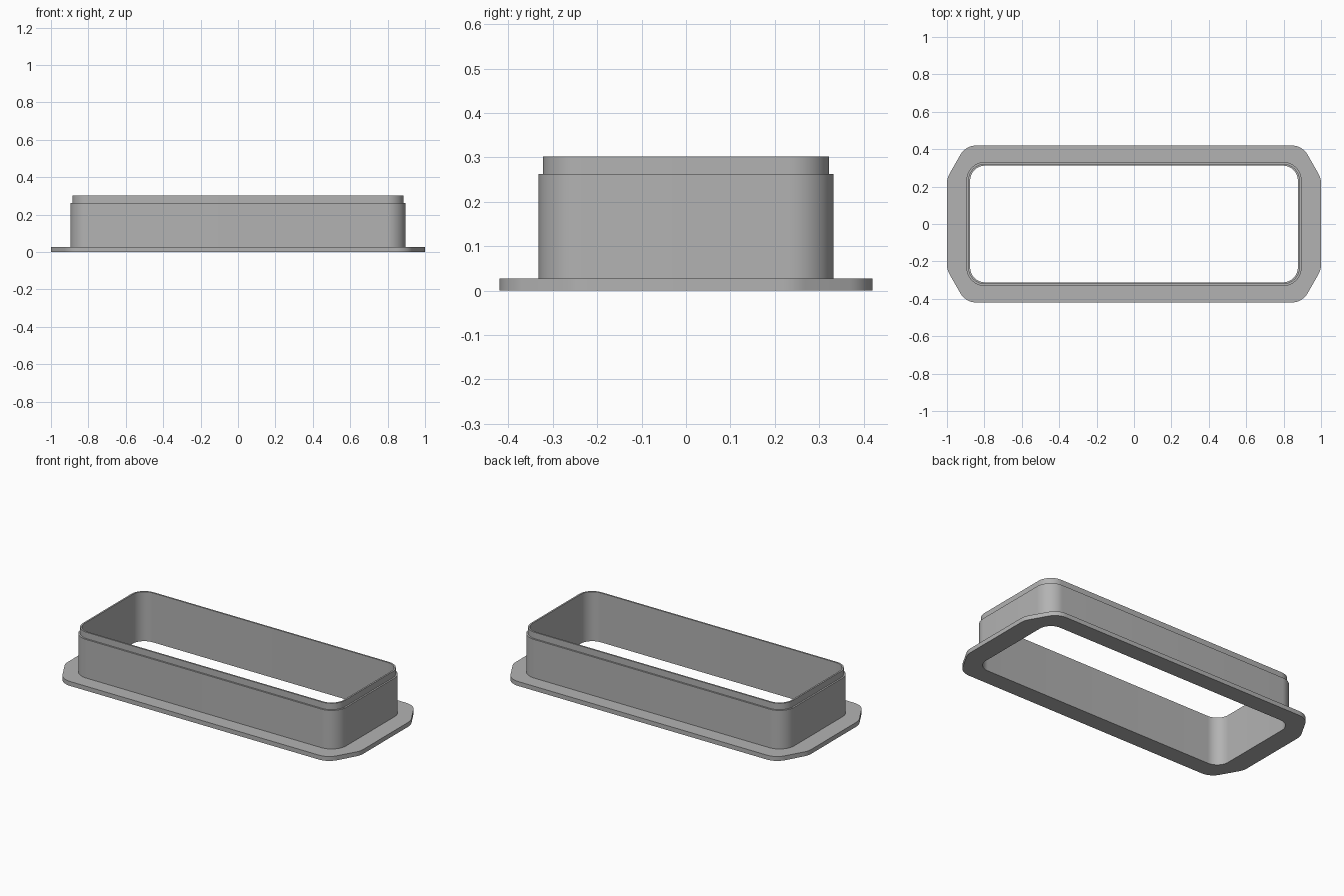
import bpy
import bmesh
from math import cos, sin, radians

cube = bpy.data.objects.get("Cube")
if cube:
    bpy.data.objects.remove(cube, do_unlink=True)

POINTS = 16  # points in each corner


def arc(cx, cy, r, start, end, n):
    steps = [radians(start + (end - start) * i / (n - 1)) for i in range(n)]
    return [(cx + r * cos(a), cy + r * sin(a)) for a in steps]


def four_corners(corner):
    """Mirror the +x +y corner into a closed counterclockwise outline."""
    back = corner[::-1]
    return (corner + [(-x, y) for x, y in back]
            + [(-x, -y) for x, y in corner] + [(x, -y) for x, y in back])


def rounded_rectangle(hx, hy, r):
    return four_corners(arc(hx - r, hy - r, r, 0, 90, POINTS))


# Outlines: chamfered flange, wall, stepped lip and opening
R = 0.1
flange = four_corners(arc(1 - R, 0.218, R, 0, 30, 6)
                      + arc(0.842, 0.42 - R, R, 30, 90, POINTS - 6))
wall = rounded_rectangle(0.896, 0.332, 0.1)
lip = rounded_rectangle(0.886, 0.322, 0.09)
opening = rounded_rectangle(0.876, 0.312, 0.08)

# Closed cross-section, from the underside outward, up and back inside
section = [(opening, 0), (flange, 0), (flange, 0.027), (wall, 0.027),
           (wall, 0.263), (lip, 0.263), (lip, 0.302), (opening, 0.302)]

bm = bmesh.new()
rings = [[bm.verts.new((x, y, z)) for x, y in outline] for outline, z in section]
for k, low in enumerate(rings):
    high = rings[(k + 1) % len(rings)]
    for i in range(len(low)):
        j = (i + 1) % len(low)
        bm.faces.new((low[i], low[j], high[j], high[i]))
bmesh.ops.recalc_face_normals(bm, faces=bm.faces)
mesh = bpy.data.meshes.new("flanged_collar")
bm.to_mesh(mesh)
bm.free()

# Plain grey finish
grey = bpy.data.materials.new("grey")
grey.use_nodes = True
colour = (0.45, 0.45, 0.45, 1)
grey.diffuse_color = colour
grey.node_tree.nodes["Principled BSDF"].inputs["Base Color"].default_value = colour
mesh.materials.append(grey)

collar = bpy.data.objects.new("flanged_collar", mesh)
bpy.context.collection.objects.link(collar)
bpy.ops.object.select_all(action="DESELECT")
collar.select_set(True)
bpy.context.view_layer.objects.active = collar
bpy.ops.object.shade_smooth_by_angle(angle=radians(30))
